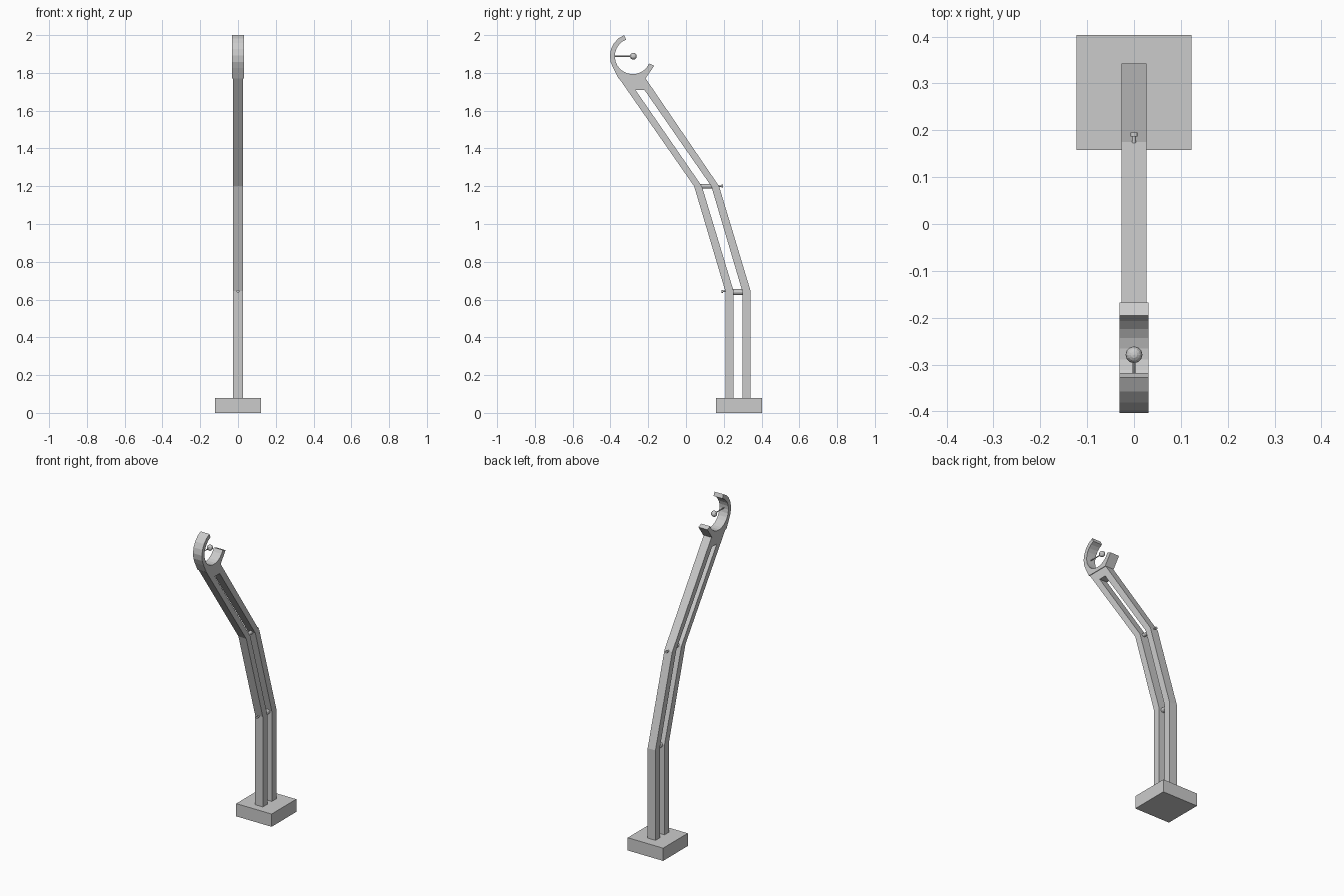
import bpy, bmesh, math
from mathutils import Vector

if "Cube" in bpy.data.objects:
    bpy.data.objects.remove(bpy.data.objects["Cube"])


def new_object(name, bm):
    bmesh.ops.recalc_face_normals(bm, faces=bm.faces)
    mesh = bpy.data.meshes.new(name)
    bm.to_mesh(mesh)
    bm.free()
    ob = bpy.data.objects.new(name, mesh)
    bpy.context.collection.objects.link(ob)
    return ob


def extrude_profile(name, points, half_width):
    """Side (y, z) outline extruded symmetrically along x."""
    bm = bmesh.new()
    face = bm.faces.new([bm.verts.new((-half_width, y, z)) for y, z in points])
    ext = bmesh.ops.extrude_face_region(bm, geom=[face])
    verts = [v for v in ext["geom"] if isinstance(v, bmesh.types.BMVert)]
    bmesh.ops.translate(bm, verts=verts, vec=(2 * half_width, 0, 0))
    bmesh.ops.triangulate(bm, faces=[f for f in bm.faces if len(f.verts) > 4])
    return new_object(name, bm)


def rod_y(name, y0, y1, z, radius, sides=12):
    """Cylinder running along y."""
    bm = bmesh.new()
    bmesh.ops.create_cone(bm, cap_ends=True, segments=sides, radius1=radius,
                          radius2=radius, depth=abs(y1 - y0))
    for v in bm.verts:
        v.co = Vector((v.co.x, v.co.z + (y0 + y1) / 2, v.co.y + z))
    return new_object(name, bm)


def arc(cy, cz, r, a0, a1, n):
    angles = [math.radians(a0 + (a1 - a0) * i / n) for i in range(n + 1)]
    return [(cy + r * math.cos(a), cz + r * math.sin(a)) for a in angles]


# Base block
extrude_profile("base", [(0.158, 0), (0.403, 0), (0.403, 0.08), (0.158, 0.08)], 0.123)

# Bent twin-strip post, joined just below the head
extrude_profile("post", [
    (0.208, 0.08), (0.208, 0.645), (0.043, 1.2), (-0.355, 1.772),
    (-0.215, 1.772), (0.175, 1.2), (0.342, 0.645), (0.342, 0.08),
    (0.298, 0.08), (0.298, 0.645), (0.134, 1.2), (-0.22, 1.71),
    (-0.268, 1.71), (0.084, 1.2), (0.252, 0.645), (0.252, 0.08)], 0.027)

# Open ring head with flared foot and prong
CY, CZ = -0.282, 1.888
head = arc(CY, CZ, 0.121, 112, 211, 6)
head += [(-0.357, 1.77), (-0.215, 1.77), (-0.168, 1.838)]
head += arc(CY, CZ, 0.095, 336, 112, 16)
extrude_profile("ring_head", head, 0.031)

# Spacers and screws at the two bends
for label, y0, y1, z, r in (("lower", 0.245, 0.305, 0.64, 0.015),
                            ("upper", 0.078, 0.145, 1.2, 0.011)):
    rod_y(label + "_spacer", y0, y1, z, r)
for label, y0, direction, z in (("lower", 0.212, -1, 0.643), ("upper", 0.17, 1, 1.2)):
    tip = y0 + direction * 0.022
    rod_y(label + "_screw_shaft", y0, tip, z, 0.004)
    rod_y(label + "_screw_head", tip - direction * 0.005, tip + direction * 0.003, z, 0.008)

# Ball on a thin pin inside the ring
rod_y("ball_pin", CY - 0.098, CY, CZ, 0.003, 8)
bm = bmesh.new()
bmesh.ops.create_uvsphere(bm, u_segments=12, v_segments=8, radius=0.018)
bmesh.ops.translate(bm, verts=bm.verts, vec=(0, CY + 0.003, CZ))
new_object("ball", bm)
